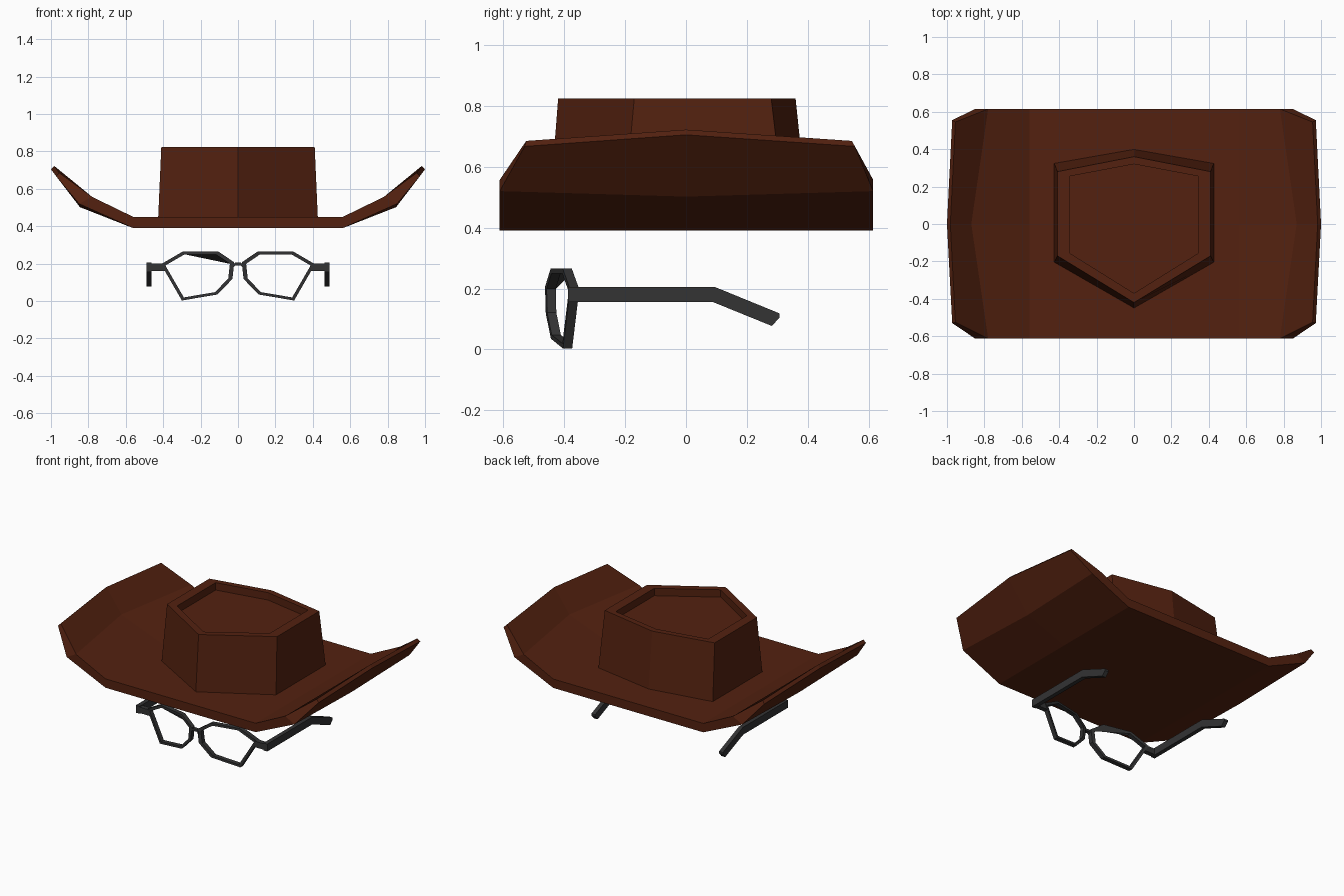
import bpy, bmesh

if "Cube" in bpy.data.objects:
    bpy.data.objects.remove(bpy.data.objects["Cube"])


def material(name, rgb):
    m = bpy.data.materials.new(name)
    m.diffuse_color = (*rgb, 1)
    m.use_nodes = True
    m.node_tree.nodes["Principled BSDF"].inputs["Base Color"].default_value = m.diffuse_color
    return m


BROWN = material("brown_leather", (0.088, 0.0155, 0.005))
BLACK = material("black_plastic", (0.033, 0.033, 0.034))


def make(name, verts, faces, mat):
    mesh = bpy.data.meshes.new(name)
    mesh.from_pydata(verts, [], faces)
    bm = bmesh.new()
    bm.from_mesh(mesh)
    bmesh.ops.recalc_face_normals(bm, faces=bm.faces)
    bm.to_mesh(mesh)
    bm.free()
    mesh.materials.append(mat)
    obj = bpy.data.objects.new(name, mesh)
    bpy.context.collection.objects.link(obj)
    return obj


def loft(name, loops, mat, cap_first=False, cap_last=False, closed=False):
    """Bridge loops that all have the same number of points."""
    n = len(loops[0])
    verts = [p for loop in loops for p in loop]
    faces = []
    for k in range(len(loops) if closed else len(loops) - 1):
        a, b = k * n, (k + 1) % len(loops) * n
        faces += [(a + i, a + (i + 1) % n, b + (i + 1) % n, b + i) for i in range(n)]
    if cap_first:
        faces.append(tuple(range(n)))
    if cap_last:
        faces.append(tuple(range(len(verts) - n, len(verts))))
    return make(name, verts, faces, mat)


def mirror_x(points):
    return [(-x, y, z) for x, y, z in points]


# Hat brim: columns of three points (front, middle, back), upturned at the sides
top_half = [
    [(0.56, -0.612, 0.45), (0.56, 0, 0.45), (0.56, 0.615, 0.45)],
    [(0.78, -0.612, 0.557), (0.87, 0, 0.567), (0.78, 0.615, 0.557)],
    [(0.955, -0.525, 0.685), (0.982, 0, 0.722), (0.955, 0.545, 0.685)],
]
bottom_half = [
    [(0.56, -0.612, 0.39), (0.56, 0, 0.39), (0.56, 0.615, 0.39)],
    [(0.85, -0.612, 0.52), (0.845, 0, 0.502), (0.85, 0.615, 0.52)],
    [(0.972, -0.53, 0.667), (1.0, 0, 0.705), (0.972, 0.555, 0.667)],
]
verts = []
for half in (top_half, bottom_half):
    for column in [mirror_x(c) for c in reversed(half)] + half:
        verts += column
faces = []
for base in (0, 18):
    for i in range(5):
        for j in range(2):
            a = base + i * 3 + j
            faces.append((a, a + 3, a + 4, a + 1))
edge = [0, 3, 6, 9, 12, 15, 16, 17, 14, 11, 8, 5, 2, 1]
for a, b in zip(edge, edge[1:] + edge[:1]):
    faces.append((a, b, b + 18, a + 18))
make("hat_brim", verts, faces, BROWN)


# Hat crown: tapered hexagon with a recessed top
def hexagon(w, back, back_side, front_side, front, z):
    return [(0, back, z), (w, back_side, z), (w, front_side, z),
            (0, front, z), (-w, front_side, z), (-w, back_side, z)]


loft("hat_crown", [
    hexagon(0.427, 0.40, 0.325, -0.205, -0.45, 0.44),
    hexagon(0.41, 0.36, 0.28, -0.17, -0.42, 0.825),
    hexagon(0.345, 0.32, 0.255, -0.155, -0.37, 0.825),
    hexagon(0.345, 0.32, 0.255, -0.155, -0.37, 0.775),
], BROWN, cap_last=True)


# Glasses rims: seven-sided rings that wrap back toward the temples
RIM = [(0.02, 0.207), (0.105, 0.265), (0.295, 0.265), (0.412, 0.197),
       (0.30, 0.003), (0.11, 0.035), (0.03, 0.118)]


def wrap(x):
    return -0.467 + 0.21 * x


def rim_loop(scale, depth):
    loop = []
    for x, z in RIM:
        px, pz = 0.215 + (x - 0.215) * scale, 0.14 + (z - 0.14) * scale
        loop.append((px, wrap(px) + depth, pz))
    return loop


for side, name in ((1, "right"), (-1, "left")):
    loops = [rim_loop(1, 0), rim_loop(1, 0.03), rim_loop(0.88, 0.03), rim_loop(0.88, 0)]
    if side < 0:
        # the left rim has a thicker brow toward the nose
        x, y, z = loops[2][1]
        loops[2][1] = (x, y, 0.215)
        loops = [mirror_x(loop) for loop in loops]
    loft(name + "_rim", loops, BLACK, closed=True)

    # Hinge block joining the rim to the temple
    hinge = [[(side * x, y, z) for y, z in
              ((-0.388, 0.16), (-0.356, 0.16), (-0.356, 0.2), (-0.388, 0.2))]
             for x in (0.39, 0.465)]
    loft(name + "_hinge", hinge, BLACK, True, True)

    # Temple arm bent down over the ear
    profile = [(-0.388, 0.155), (0.09, 0.155), (0.282, 0.077),
               (0.308, 0.105), (0.308, 0.118), (0.095, 0.205), (-0.388, 0.205)]
    arm = [[(side * x, y, z) for y, z in profile] for x in (0.462, 0.49)]
    loft(name + "_temple", arm, BLACK, True, True)

# Bridge: small arch between the rims
arch = [(-0.032, 0.178), (-0.014, 0.19), (0.014, 0.19), (0.032, 0.178)]
loft("glasses_bridge", [
    [(x, -0.464, z), (x, -0.442, z), (x, -0.442, z + 0.016), (x, -0.464, z + 0.016)]
    for x, z in arch], BLACK, True, True)
